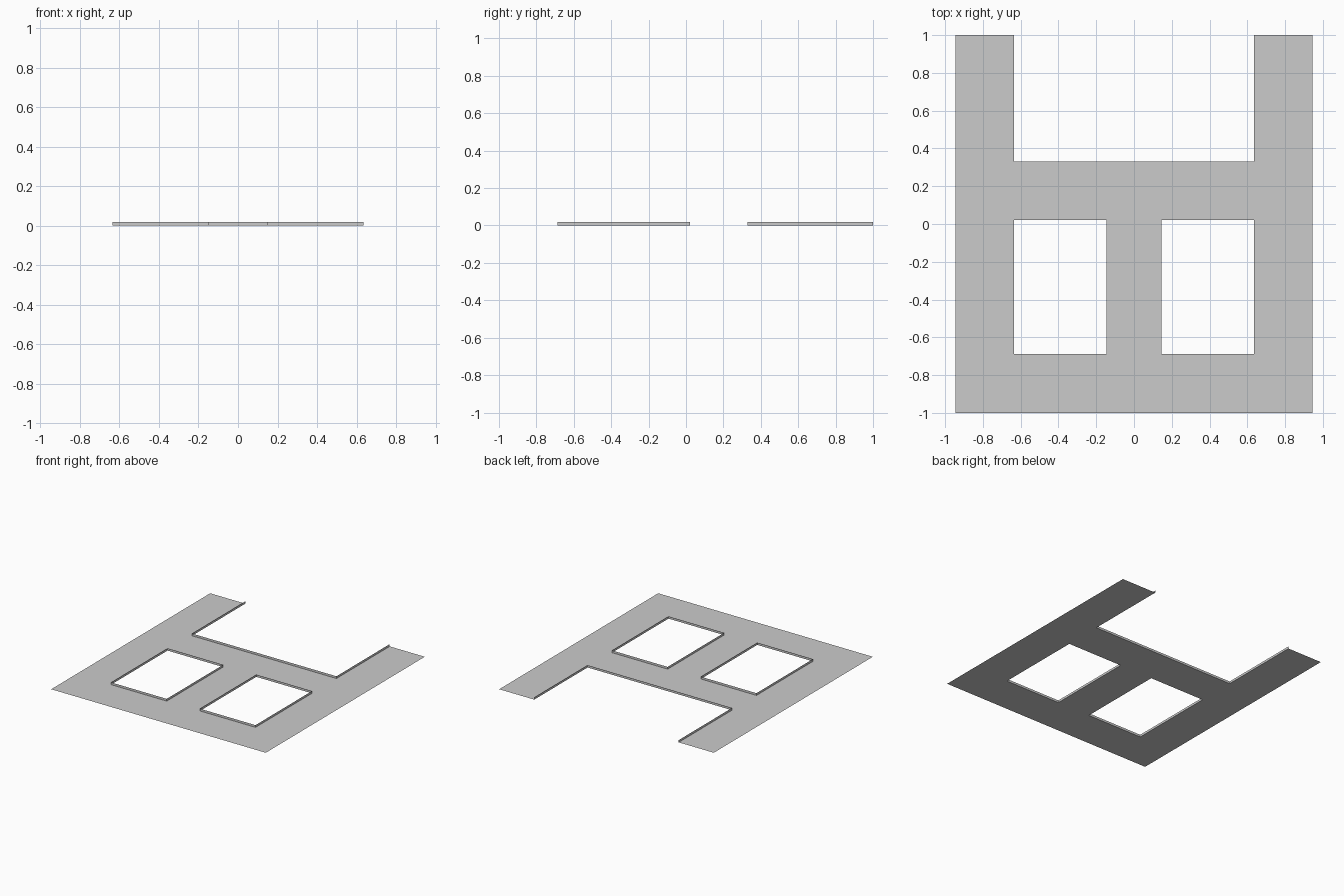
import bpy, bmesh

if "Cube" in bpy.data.objects:
    bpy.data.objects.remove(bpy.data.objects["Cube"])

X_OUT, X_HOLE, X_BAR = 0.945, 0.636, 0.146   # half widths: plate, opening, centre bar
LIP = 0.018                                  # height of the raised lip
XS = [-X_OUT, -X_HOLE, -X_BAR, X_BAR, X_HOLE, X_OUT]
YS = [-1.0, -0.688, 0.022, 0.33, 1.0]
OPEN = {(1, 1), (3, 1), (1, 3), (2, 3), (3, 3)}   # cells left empty


def finish(name, bm):
    mesh = bpy.data.meshes.new(name)
    bm.to_mesh(mesh)
    bm.free()
    obj = bpy.data.objects.new(name, mesh)
    bpy.context.collection.objects.link(obj)
    return obj


# Flat plate: single-sided sheet of cells around the openings
bm = bmesh.new()
grid = {}
for i in range(len(XS)):
    for j in range(len(YS)):
        grid[i, j] = bm.verts.new((XS[i], YS[j], 0))
for i in range(len(XS) - 1):
    for j in range(len(YS) - 1):
        if (i, j) not in OPEN:
            bm.faces.new([grid[i, j], grid[i + 1, j], grid[i + 1, j + 1], grid[i, j + 1]])
bmesh.ops.delete(bm, geom=[v for v in bm.verts if not v.link_faces], context='VERTS')
finish("flat_plate", bm)


# Thin upright lips along the edges of each opening
def lip(name, points, closed):
    bm = bmesh.new()
    low = [bm.verts.new((x, y, 0)) for x, y in points]
    high = [bm.verts.new((x, y, LIP)) for x, y in points]
    n = len(points)
    for i in range(n if closed else n - 1):
        k = (i + 1) % n
        bm.faces.new([low[k], low[i], high[i], high[k]])
    finish(name, bm)


for side, x0, x1 in (("left", -X_HOLE, -X_BAR), ("right", X_BAR, X_HOLE)):
    lip(side + "_window_lip",
        [(x0, YS[1]), (x1, YS[1]), (x1, YS[2]), (x0, YS[2])], True)

lip("notch_lip",
    [(-X_HOLE, YS[4]), (-X_HOLE, YS[3]), (X_HOLE, YS[3]), (X_HOLE, YS[4])], False)
